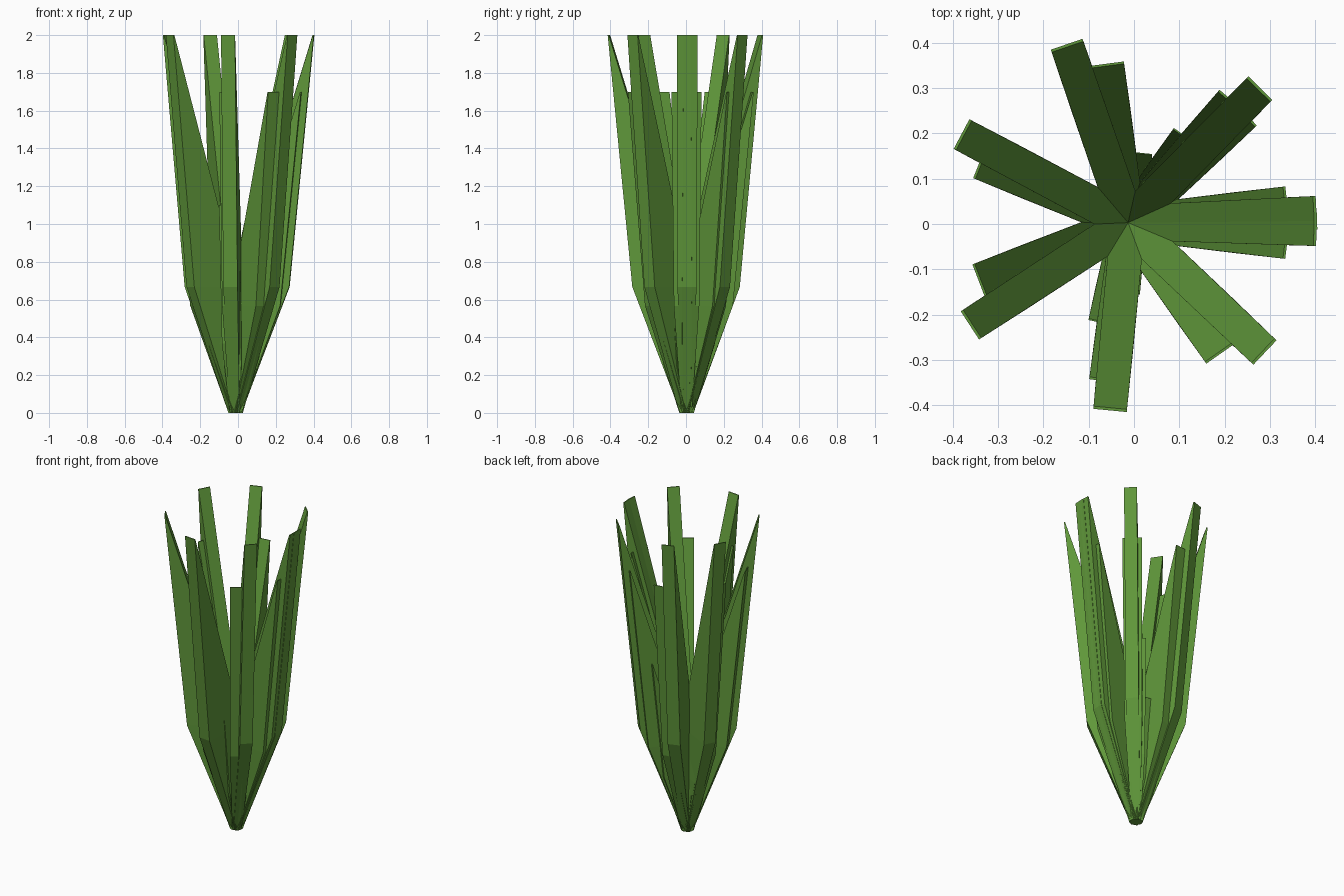
import bpy, bmesh, math

if "Cube" in bpy.data.objects:
    bpy.data.objects.remove(bpy.data.objects["Cube"])

CENTRE = (-0.013, 0.003)

leaf_green = bpy.data.materials.new("leaf green")
leaf_green.diffuse_color = (0.115, 0.31, 0.042, 1)
leaf_green.use_nodes = True
leaf_green.node_tree.nodes["Principled BSDF"].inputs["Base Color"].default_value = leaf_green.diffuse_color


def blade(name, angle, height):
    """Wedge-shaped blade: narrow foot, deep knee at a third, thin flat tip."""
    s = height / 2
    # height, inner radius, outer radius, half width
    rings = [(0.0, -0.015, 0.03, 0.024),
             (0.667 * s, 0.0, 0.285 * s, 0.038),
             (height, 0.410 * s, 0.416 * s, 0.037)]
    bm = bmesh.new()
    loops = []
    for z, r0, r1, w in rings:
        loops.append([bm.verts.new(p) for p in
                      ((r0, -w, z), (r1, -w, z), (r1, w, z), (r0, w, z))])
    for low, high in zip(loops, loops[1:]):
        for i in range(4):
            j = (i + 1) % 4
            bm.faces.new((low[i], low[j], high[j], high[i]))
    bm.faces.new(loops[0][::-1])
    bm.faces.new(loops[-1])
    bmesh.ops.recalc_face_normals(bm, faces=bm.faces)
    mesh = bpy.data.meshes.new(name)
    bm.to_mesh(mesh)
    bm.free()
    mesh.materials.append(leaf_green)
    ob = bpy.data.objects.new(name, mesh)
    ob.location = (CENTRE[0], CENTRE[1], 0)
    ob.rotation_euler[2] = math.radians(angle)
    bpy.context.collection.objects.link(ob)


# Rings of blades, from tall outer leaves to short inner sprouts
RINGS = [
    ("tall_blade", 2.0, (-2, 3, 45.5, 109, 152, 213, 264.5, 316.5)),
    ("medium_blade", 1.7, (-7, 7, 43, 49.5, 97.5, 158, 201, 262, 305)),
    ("short_blade", 1.1, (-4, 55, 106, 154, 210, 257, 313)),
    ("sprout_blade", 0.75, (2, 47, 84, 155, 208, 266, 315)),
]
for name, height, angles in RINGS:
    for i, a in enumerate(angles):
        blade(f"{name}_{i + 1}", a, height)
